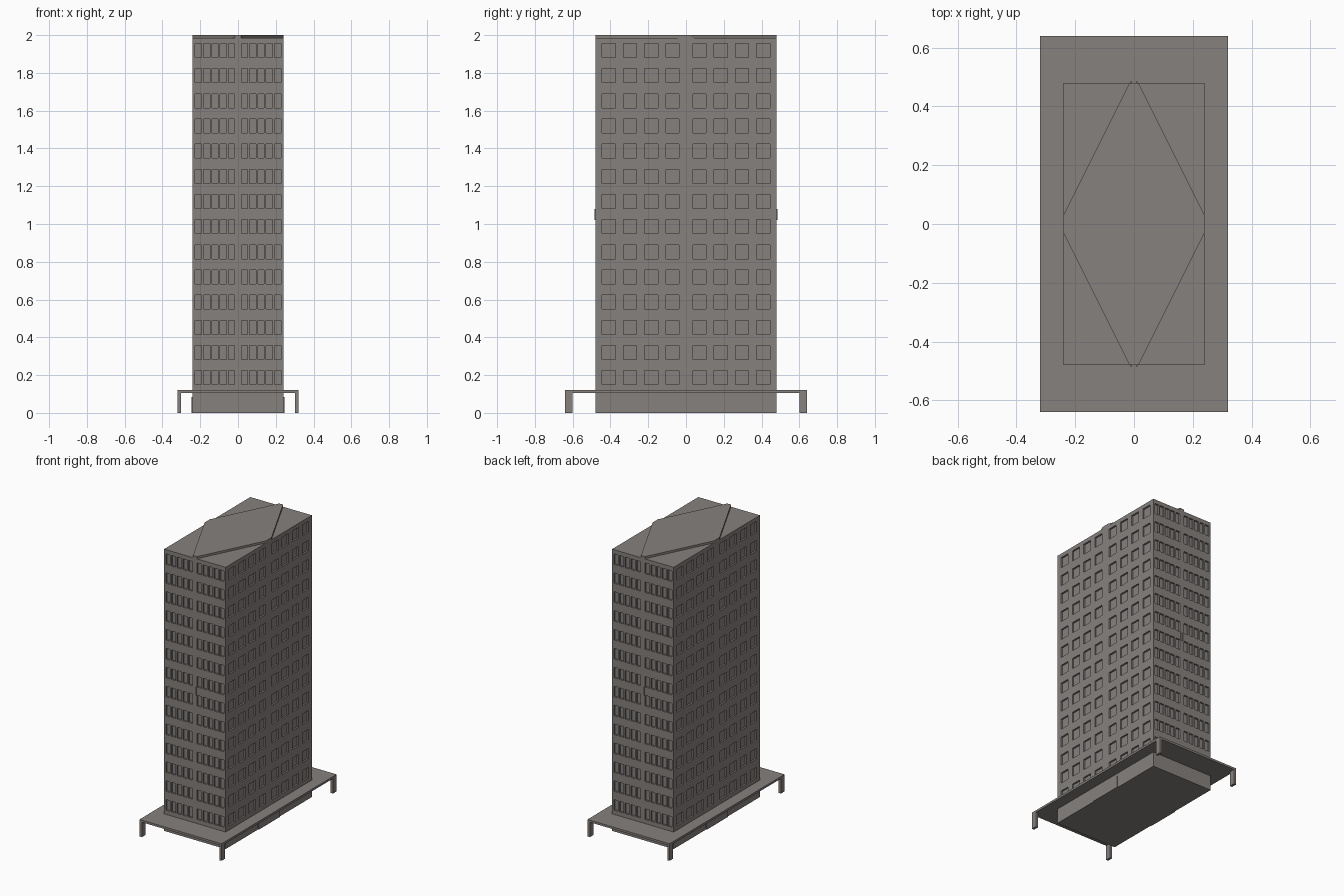
import bpy, bmesh
from mathutils import Matrix, Vector

cube = bpy.data.objects.get("Cube")
if cube:
    bpy.data.objects.remove(cube, do_unlink=True)

concrete = bpy.data.materials.new("warm grey concrete")
concrete.use_nodes = True
GREY = (0.24, 0.22, 0.21, 1)
concrete.diffuse_color = GREY
concrete.node_tree.nodes["Principled BSDF"].inputs["Base Color"].default_value = GREY

HX, HY = 0.24, 0.48          # tower half sizes
ROOF, TOP = 1.985, 2.0
CANOPY_TOP, CANOPY_LOW = 0.12, 0.105
FLOORS = 14


def finish(name, bm):
    bmesh.ops.remove_doubles(bm, verts=bm.verts, dist=1e-5)
    mesh = bpy.data.meshes.new(name)
    bm.to_mesh(mesh)
    bm.free()
    mesh.materials.append(concrete)
    obj = bpy.data.objects.new(name, mesh)
    bpy.context.collection.objects.link(obj)
    return obj


def box(name, low, high):
    bm = bmesh.new()
    low, high = Vector(low), Vector(high)
    size = Matrix.Diagonal((high - low).to_4d())
    bmesh.ops.create_cube(bm, size=1, matrix=Matrix.Translation((low + high) / 2) @ size)
    return finish(name, bm)


def prism(name, outline, z0, z1):
    bm = bmesh.new()
    face = bm.faces.new([bm.verts.new((x, y, z0)) for x, y in outline])
    top = bmesh.ops.extrude_face_region(bm, geom=[face])["geom"]
    verts = [v for v in top if isinstance(v, bmesh.types.BMVert)]
    bmesh.ops.translate(bm, verts=verts, vec=(0, 0, z1 - z0))
    bmesh.ops.recalc_face_normals(bm, faces=bm.faces)
    return finish(name, bm)


def bays(half, columns, margin, middle, fill):
    """Window start and end positions, in two groups either side of the centre."""
    pitch = (half - margin - middle) / columns
    spans = []
    for start in (margin - half, middle):
        for i in range(columns):
            a = start + pitch * (i + (1 - fill) / 2)
            spans.append((a, a + pitch * fill))
    return spans


def wall(name, half, offset, spans, depth, turn):
    """Flat wall facing -y with recessed windows, turned about z."""
    floor = (ROOF - CANOPY_TOP) / FLOORS
    rows = [(CANOPY_TOP + floor * (i + 0.22), CANOPY_TOP + floor * (i + 0.78))
            for i in range(FLOORS)]
    xs = [-half] + [x for s in spans for x in s] + [half]
    zs = [0] + [z for r in rows for z in r] + [ROOF]
    bm = bmesh.new()
    grid = [[bm.verts.new((x, -offset, z)) for x in xs] for z in zs]
    windows = []
    for j in range(len(zs) - 1):
        for i in range(len(xs) - 1):
            face = bm.faces.new((grid[j][i], grid[j][i + 1],
                                 grid[j + 1][i + 1], grid[j + 1][i]))
            if i % 2 and j % 2:
                windows.append(face)
    panes = bmesh.ops.extrude_discrete_faces(bm, faces=windows)["faces"]
    for pane in panes:
        bmesh.ops.translate(bm, verts=pane.verts, vec=(0, depth, 0))
    bmesh.ops.rotate(bm, verts=bm.verts, cent=(0, 0, 0), matrix=Matrix.Rotation(turn, 3, "Z"))
    return finish(name, bm)


# Tower walls with window recesses
QUARTER = 1.5707963
short_bays = bays(HX, 5, 0.008, 0.012, 0.75)
long_bays = bays(HY, 4, 0.015, 0.015, 0.62)
wall("front_wall", HX, HY, short_bays, 0.012, 0)
wall("left_wall", HY, HX, long_bays, 0.012, QUARTER)
wall("back_wall", HX, HY, short_bays, 0.012, 2 * QUARTER)
wall("right_wall", HY, HX, long_bays, 0.012, -QUARTER)

# Roof, underside and raised roof panel
prism("roof_slab", [(-HX, -HY), (HX, -HY), (HX, HY), (-HX, HY)], ROOF - 0.01, ROOF)
prism("ground_slab", [(-HX, -HY), (HX, -HY), (HX, HY), (-HX, HY)], 0, 0.01)
TIP_X, TIP_Y = 0.015, 0.03
prism("raised_roof_panel",
      [(-TIP_X, -HY), (TIP_X, -HY), (HX, -TIP_Y), (HX, TIP_Y),
       (TIP_X, HY), (-TIP_X, HY), (-HX, TIP_Y), (-HX, -TIP_Y)], ROOF, TOP)

# Canopy around the base with a post under each corner
box("canopy", (-0.32, -0.64, CANOPY_LOW), (0.32, 0.64, CANOPY_TOP))
for sx, side in ((-1, "right"), (1, "left")):
    for sy, end in ((-1, "front"), (1, "back")):
        xs, ys = sorted((sx * 0.302, sx * 0.32)), sorted((sy * 0.6, sy * 0.64))
        box(f"{end}_{side}_post", (xs[0], ys[0], 0), (xs[1], ys[1], CANOPY_LOW))
    # Entrance on each long side
    xs = sorted((sx * HX, sx * (HX + 0.005)))
    box(f"{side}_entrance", (xs[0], -0.12, 0), (xs[1], 0.12, 0.085))

# Narrow fins in the middle of both short walls
for sy, end in ((-1, "front"), (1, "back")):
    ys = sorted((sy * HY, sy * (HY + 0.004)))
    for x in (-0.009, 0.009):
        box(f"{end}_fin", (x - 0.003, ys[0], 1.02), (x + 0.003, ys[1], 1.08))
